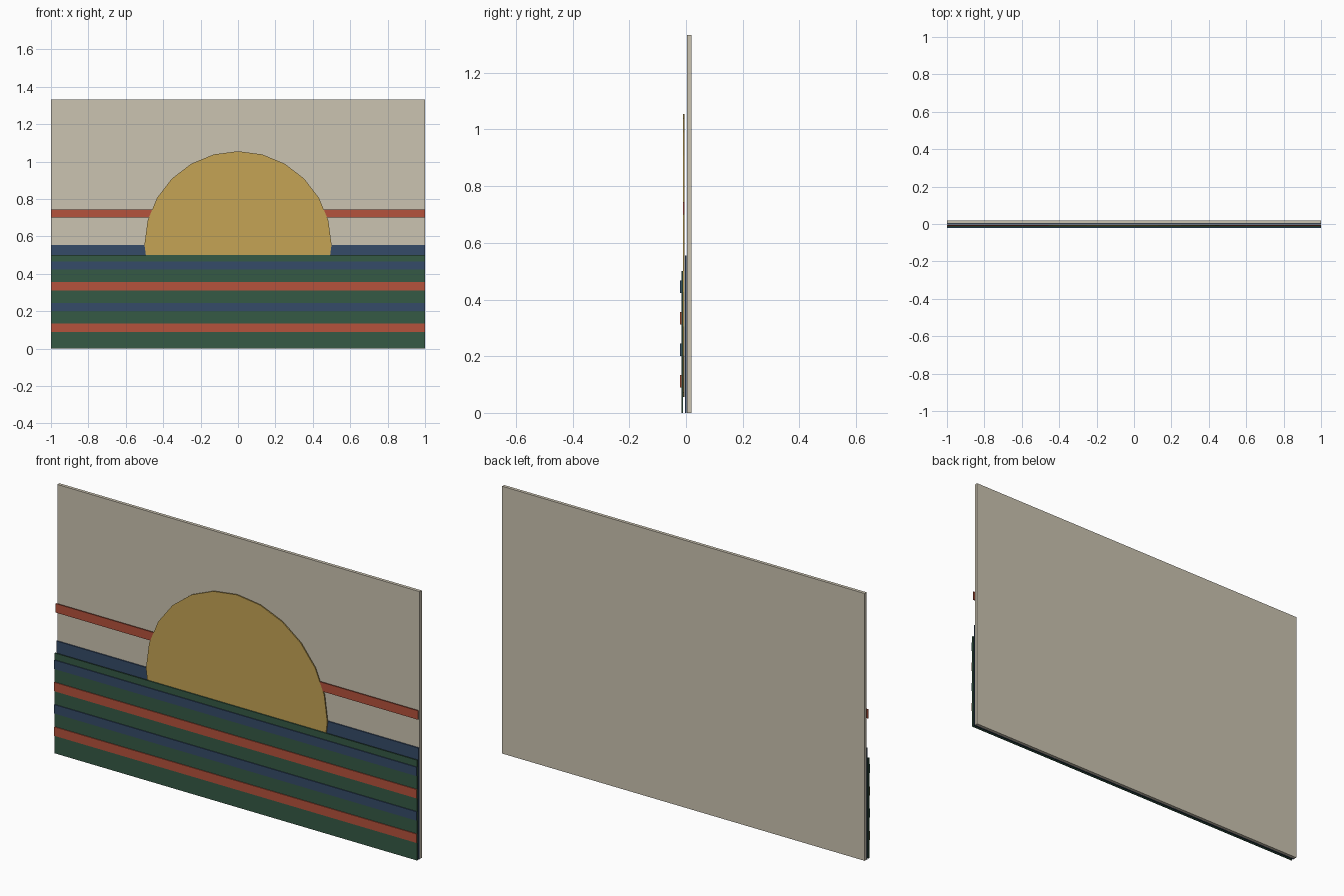
import bpy, math

if "Cube" in bpy.data.objects:
    bpy.data.objects.remove(bpy.data.objects["Cube"])

def material(name, rgb):
    m = bpy.data.materials.new(name)
    m.diffuse_color = (*rgb, 1)
    m.use_nodes = True
    m.node_tree.nodes["Principled BSDF"].inputs["Base Color"].default_value = m.diffuse_color
    return m

CREAM = material("cream", (0.60, 0.55, 0.44))
NAVY = material("navy", (0.035, 0.07, 0.14))
GOLD = material("gold", (0.56, 0.37, 0.09))
GREEN = material("green", (0.035, 0.10, 0.06))
RED = material("red", (0.46, 0.085, 0.045))

def slab(name, y0, y1, z0, z1, mat):
    """Full-width board between two depths and two heights."""
    bpy.ops.mesh.primitive_cube_add(size=1, location=(0, (y0 + y1) / 2, (z0 + z1) / 2))
    ob = bpy.context.object
    ob.name = name
    ob.scale = (2, y1 - y0, z1 - z0)
    bpy.ops.object.transform_apply(location=False, rotation=False, scale=True)
    ob.data.materials.append(mat)

# Backing board, sea layer and hill layer
slab("back_panel", 0.004, 0.020, 0, 1.333, CREAM)
slab("sea_layer", -0.004, 0.002, 0, 0.5555, NAVY)
slab("field_layer", -0.0165, -0.011, 0, 0.5, GREEN)

# Full sun disc, lower half hidden behind the field
bpy.ops.mesh.primitive_cylinder_add(vertices=24, radius=0.5, depth=0.006,
                                    end_fill_type='NGON',
                                    location=(0, -0.008, 0.5555),
                                    rotation=(math.pi / 2, 0, 0))
sun = bpy.context.object
sun.name = "sun_disc"
sun.data.materials.append(GOLD)

# Horizon stripe, just behind the sun face
slab("sky_stripe", -0.0107, -0.005, 0.700, 0.7445, RED)

# Evenly spaced field stripes
for i in range(4):
    z = (i + 1) / 9
    slab(f"field_stripe_{i + 1}", -0.0205, -0.0165, z - 0.0222, z + 0.0222,
         RED if i % 2 == 0 else NAVY)
